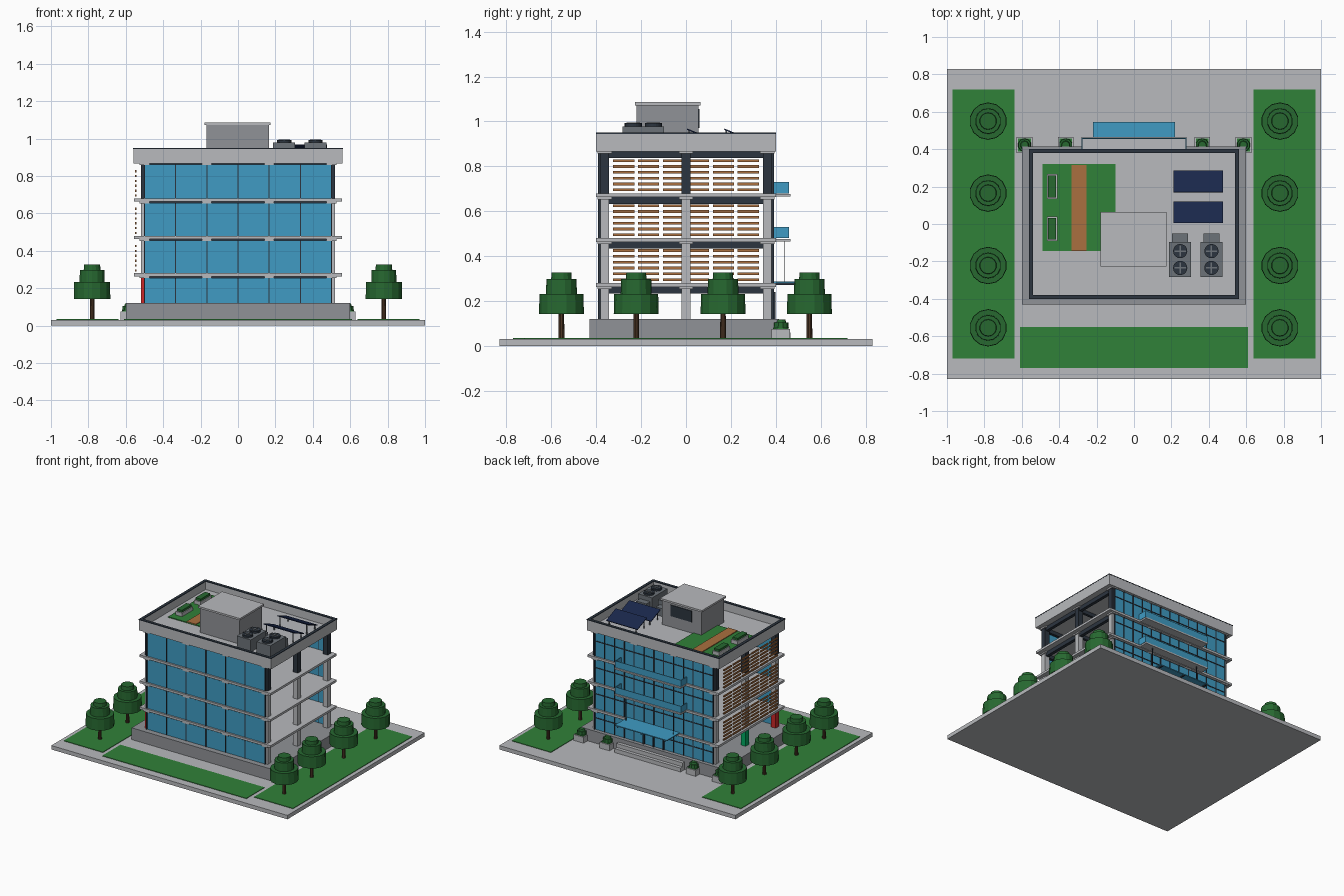
import bpy, bmesh, math
from mathutils import Matrix, Vector

if "Cube" in bpy.data.objects:
    bpy.data.objects.remove(bpy.data.objects["Cube"])


def mat(name, r, g, b):
    m = bpy.data.materials.new(name)
    m.diffuse_color = (r, g, b, 1)
    m.use_nodes = True
    m.node_tree.nodes["Principled BSDF"].inputs["Base Color"].default_value = m.diffuse_color
    return m


GLASS = mat("glass_blue", 0.05, 0.33, 0.55)
DARK = mat("dark_metal", 0.025, 0.035, 0.05)
LIGHT = mat("light_concrete", 0.48, 0.49, 0.51)
MID = mat("mid_concrete", 0.28, 0.29, 0.31)
STEEL = mat("unit_grey", 0.15, 0.17, 0.19)
GRASS = mat("grass", 0.03, 0.22, 0.04)
LEAF = mat("leaf", 0.02, 0.14, 0.03)
BARK = mat("bark", 0.08, 0.04, 0.02)
WOOD = mat("wood", 0.40, 0.16, 0.05)
NAVY = mat("solar_navy", 0.01, 0.02, 0.07)
RED = mat("red", 0.6, 0.02, 0.02)
GREEN = mat("green", 0.0, 0.40, 0.12)


def finish(name, bm, material):
    me = bpy.data.meshes.new(name)
    bm.to_mesh(me)
    bm.free()
    me.materials.append(material)
    ob = bpy.data.objects.new(name, me)
    bpy.context.collection.objects.link(ob)
    return ob


def boxes(name, material, *items):
    """One object from boxes given as (x0, x1, y0, y1, z0, z1)."""
    bm = bmesh.new()
    for x0, x1, y0, y1, z0, z1 in items:
        m = Matrix.Translation(((x0 + x1) / 2, (y0 + y1) / 2, (z0 + z1) / 2))
        bmesh.ops.create_cube(bm, size=1, matrix=m @ Matrix.Diagonal((x1 - x0, y1 - y0, z1 - z0, 1)))
    return finish(name, bm, material)


def cylinders(name, material, sides, *items):
    """One object from upright tapered cylinders (x, y, z0, z1, r0, r1)."""
    bm = bmesh.new()
    for x, y, z0, z1, r0, r1 in items:
        bmesh.ops.create_cone(bm, cap_ends=True, segments=sides, radius1=r0, radius2=r1,
                              depth=z1 - z0, matrix=Matrix.Translation((x, y, (z0 + z1) / 2)))
    return finish(name, bm, material)


def around(x, y, hx, hy, z0, z1):
    return (x - hx, x + hx, y - hy, y + hy, z0, z1)


def ring(hx, hy, t, z0, z1):
    return [(-hx, hx, -hy, -hy + t, z0, z1), (-hx, hx, hy - t, hy, z0, z1),
            (-hx, -hx + t, -hy + t, hy - t, z0, z1), (hx - t, hx, -hy + t, hy - t, z0, z1)]


# Site: ground, lawns, podium, entrance steps
boxes("ground_slab", LIGHT, (-1, 1, -0.83, 0.83, 0, 0.03))
boxes("lawns", GRASS, (-0.97, -0.64, -0.72, 0.72, 0.03, 0.034),
      (0.64, 0.97, -0.72, 0.72, 0.03, 0.034), (-0.61, 0.61, -0.77, -0.55, 0.03, 0.034))
boxes("podium", MID, (-0.6, 0.6, -0.43, 0.415, 0.03, 0.12))
boxes("entrance_steps", LIGHT, (-0.28, 0.28, 0.415, 0.44, 0.03, 0.09),
      (-0.28, 0.28, 0.44, 0.465, 0.03, 0.06))

# Floor slabs and balconies
SLABS = (0.28, 0.48, 0.68)
for i, z in enumerate(SLABS):
    boxes(f"floor_slab_{i + 1}", LIGHT, (-0.555, 0.555, -0.4, 0.4, z - 0.017, z))
for i, z in enumerate(SLABS[1:]):
    boxes(f"balcony_slab_{i + 1}", LIGHT, (-0.28, 0.28, 0.4, 0.465, z - 0.014, z - 0.003))
    boxes(f"balcony_glass_{i + 1}", GLASS, (-0.28, 0.28, 0.455, 0.46, z, z + 0.05),
          (-0.28, -0.275, 0.39, 0.455, z, z + 0.05), (0.275, 0.28, 0.39, 0.455, z, z + 0.05))

# Columns, capitals and beams; each storey runs from its floor to the slab above
XS, YS = (-0.5, -0.167, 0.167, 0.5), (-0.362, 0, 0.362)
STOREYS = [(0.12, 0.263), (0.28, 0.463), (0.48, 0.663), (0.68, 0.868)]
for i, (z0, z1) in enumerate(STOREYS):
    cols = [around(x, y, 0.019, 0.019, z0, z1) for x in XS for y in YS]
    if i == 0:
        boxes("red_column", RED, cols.pop(0))
        boxes("green_column", GREEN, cols.pop(0))
    boxes(f"columns_{i + 1}", DARK if i == 3 else LIGHT, *cols)
    boxes(f"capitals_{i + 1}", LIGHT, *[around(x, y, 0.026, 0.032, z1 - 0.01, z1) for x in XS for y in YS])
    boxes(f"beams_{i + 1}", DARK,
          *[(x - 0.012, x + 0.012, -0.345, 0.345, z1 - 0.03, z1) for x in XS],
          *[(-0.482, 0.482, y - 0.01, y + 0.01, z1 - 0.028, z1 - 0.001) for y in YS])

# Curtain walls: wide bays in front, finer grid at the back
for i, (z0, z1) in enumerate(STOREYS):
    boxes(f"front_glass_{i + 1}", GLASS, (-0.5, 0.5, -0.387, -0.382, z0, z1 - 0.008))
    boxes(f"front_mullions_{i + 1}", DARK,
          *[around(-0.5 + k / 6, -0.386, 0.003, 0.006, z0, z1 - 0.008) for k in range(7)])
    boxes(f"back_glass_{i + 1}", GLASS, (-0.5, 0.5, 0.382, 0.387, z0, z1 - 0.008))
    boxes(f"back_mullions_{i + 1}", DARK,
          *[around(-0.5 + k / 12, 0.386, 0.003, 0.006, z0, z1 - 0.008) for k in range(13)],
          around(0, 0.386, 0.5, 0.005, z0 + (z1 - z0) * 0.6, z0 + (z1 - z0) * 0.6 + 0.006))

# Timber slats on the left side
for i, z in enumerate(SLABS):
    boxes(f"slats_{i + 2}", WOOD, *[around(-0.546, (k - 2.5) * 0.111, 0.004, 0.047,
                                           z + 0.009 + 0.026 * r, z + 0.021 + 0.026 * r)
                                    for k in range(6) for r in range(6)])

# Entrance canopy with hanging rods, and door frame
boxes("canopy_glass", GLASS, (-0.22, 0.22, 0.39, 0.545, 0.28, 0.287))
boxes("canopy_frame", DARK, *[(x - 0.004, x + 0.004, 0.39, 0.545, 0.272, 0.28) for x in (-0.2, 0, 0.2)])
boxes("canopy_rods", DARK, *[around(x, 0.44, 0.002, 0.002, 0.28, 0.466) for x in (-0.2, 0.2)])
boxes("door_frame", DARK, *[around(x, 0.392, 0.005, 0.006, 0.12, 0.23) for x in (-0.083, 0, 0.083)],
      (-0.088, 0.088, 0.386, 0.398, 0.23, 0.24))

# Planters with shrubs beside the entrance
for i, x in enumerate((-0.585, -0.365, 0.365, 0.585)):
    boxes(f"planter_{i + 1}", LIGHT, around(x, 0.422, 0.042, 0.042, 0.03, 0.075))
    boxes(f"planter_soil_{i + 1}", GRASS, around(x, 0.422, 0.034, 0.034, 0.075, 0.08))
    cylinders(f"shrub_{i + 1}", LEAF, 10, (x, 0.422, 0.08, 0.105, 0.036, 0.034),
              (x, 0.422, 0.105, 0.118, 0.024, 0.02))

# Roof slab, parapet and coping
boxes("roof_slab", LIGHT, (-0.545, 0.545, -0.385, 0.385, 0.868, 0.885))
boxes("parapet", LIGHT, *ring(0.56, 0.4, 0.02, 0.866, 0.944))
boxes("coping", DARK, *ring(0.561, 0.401, 0.022, 0.944, 0.95))

# Roof garden
boxes("roof_lawn", GRASS, (-0.49, -0.1, -0.145, 0.32, 0.885, 0.891))
boxes("roof_path", WOOD, (-0.335, -0.255, -0.145, 0.315, 0.891, 0.896))
for i, y in enumerate((-0.025, 0.2)):
    boxes(f"roof_planter_{i + 1}", LIGHT, around(-0.438, y, 0.028, 0.066, 0.891, 0.918))
    boxes(f"roof_shrub_{i + 1}", LEAF, around(-0.438, y, 0.022, 0.058, 0.918, 0.935))

# Penthouse
boxes("penthouse", MID, (-0.168, 0.165, -0.22, 0.055, 0.885, 1.072))
boxes("penthouse_cap", LIGHT, (-0.18, 0.175, -0.228, 0.065, 1.072, 1.086))
boxes("penthouse_vent", DARK, (-0.09, 0.09, 0.055, 0.06, 0.97, 1.055))

# Air handling units with twin fans
for i, x in enumerate((0.247, 0.414)):
    boxes(f"air_unit_{i + 1}", STEEL, around(x, -0.19, 0.059, 0.093, 0.885, 0.978),
          (x - 0.043, x + 0.043, -0.097, -0.05, 0.885, 0.945))
    cylinders(f"air_unit_fans_{i + 1}", DARK, 20,
              *[(x, y, 0.978, 0.992, 0.038, 0.038) for y in (-0.235, -0.145)])
    boxes(f"fan_blades_{i + 1}", STEEL,
          *[b for y in (-0.235, -0.145) for b in (around(x, y, 0.03, 0.004, 0.992, 0.995),
                                                  around(x, y, 0.004, 0.03, 0.992, 0.996))])

# Solar panels tilted toward the back
for i, y in enumerate((0.063, 0.228)):
    panel = boxes(f"solar_panel_{i + 1}", NAVY, around(0, 0, 0.132, 0.062, -0.003, 0.003))
    panel.location = (0.343, y, 0.942)
    panel.rotation_euler.x = math.radians(-22)
    boxes(f"solar_legs_{i + 1}", STEEL,
          *[around(x, y - 0.048, 0.003, 0.003, 0.885, 0.96) for x in (0.23, 0.456)],
          *[around(x, y + 0.048, 0.003, 0.003, 0.885, 0.922) for x in (0.23, 0.456)])

# Trees in two rows
n = 0
for x in (-0.78, 0.78):
    for y in (-0.555, -0.222, 0.165, 0.55):
        n += 1
        cylinders(f"tree_trunk_{n}", BARK, 10, (x, y, 0.03, 0.15, 0.013, 0.012))
        cylinders(f"tree_crown_{n}", LEAF, 14, (x, y, 0.143, 0.232, 0.1, 0.098),
                  (x, y, 0.232, 0.297, 0.069, 0.067), (x, y, 0.297, 0.326, 0.046, 0.044))
